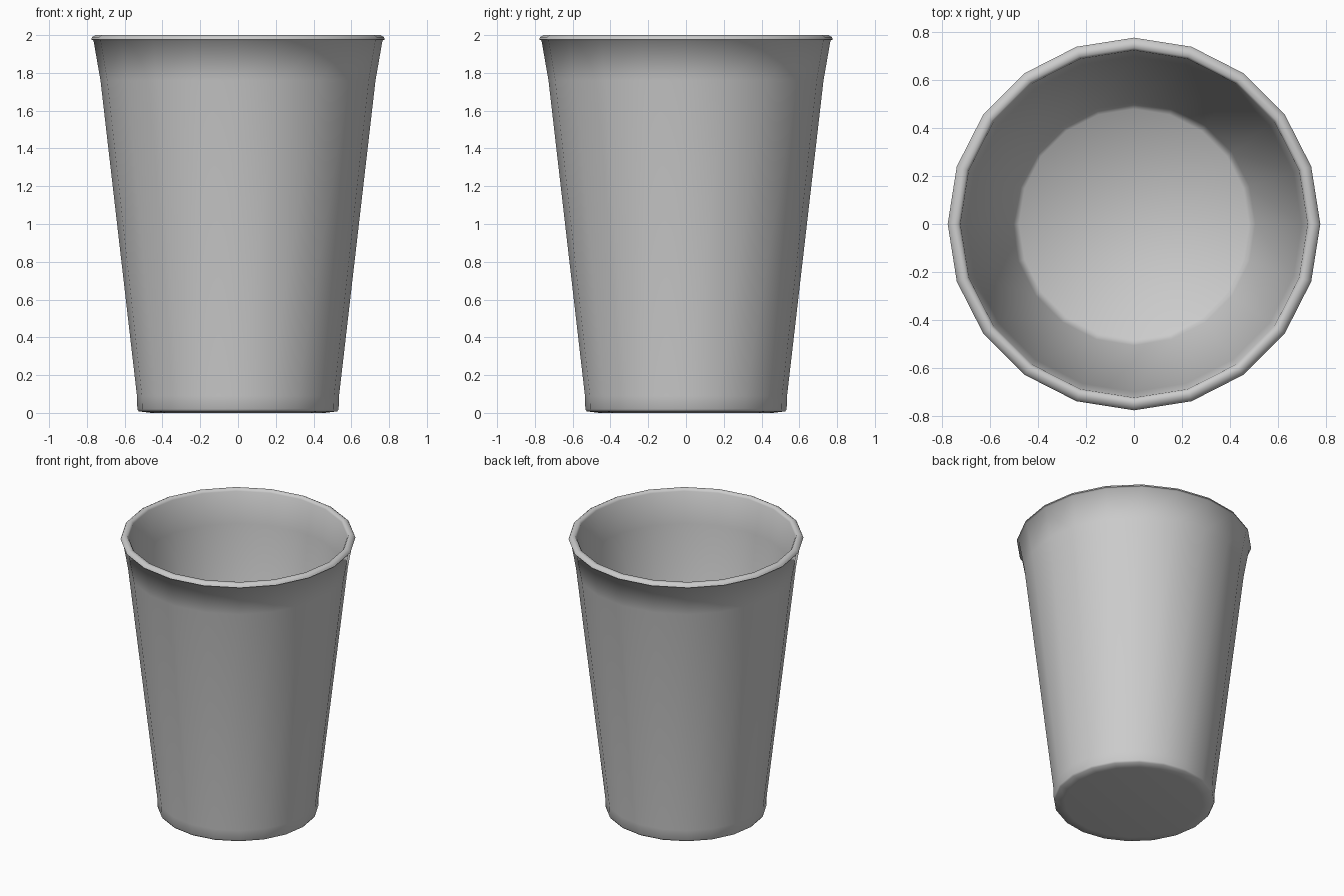
import bpy, bmesh, math

if "Cube" in bpy.data.objects:
    bpy.data.objects.remove(bpy.data.objects["Cube"])

SIDES = 20

# Half cross-section (radius, height): underside, outer wall, rolled rim, inner wall, floor
profile = [
    (0.46, 0.0), (0.525, 0.008), (0.533, 0.02), (0.535, 0.09),
    (0.728, 1.76), (0.765, 1.972), (0.778, 1.977), (0.772, 1.99),
    (0.755, 2.0), (0.735, 2.0), (0.725, 1.985),
    (0.70, 1.76), (0.507, 0.09), (0.48, 0.06),
]


def lathe(name, points, sides):
    bm = bmesh.new()
    rings = []
    for r, z in points:
        rings.append([bm.verts.new((r * math.cos(2 * math.pi * i / sides),
                                    r * math.sin(2 * math.pi * i / sides), z))
                      for i in range(sides)])
    for a, b in zip(rings, rings[1:]):
        for i in range(sides):
            j = (i + 1) % sides
            bm.faces.new((a[i], a[j], b[j], b[i]))
    # Base underside and inner floor
    bm.faces.new(rings[0][::-1])
    bm.faces.new(rings[-1])
    bmesh.ops.recalc_face_normals(bm, faces=bm.faces)
    mesh = bpy.data.meshes.new(name)
    bm.to_mesh(mesh)
    bm.free()
    obj = bpy.data.objects.new(name, mesh)
    bpy.context.collection.objects.link(obj)
    return obj


# Tapered cup with smooth shading
cup = lathe("cup", profile, SIDES)
bpy.context.view_layer.objects.active = cup
cup.select_set(True)
bpy.ops.object.shade_smooth_by_angle(angle=math.radians(60))
